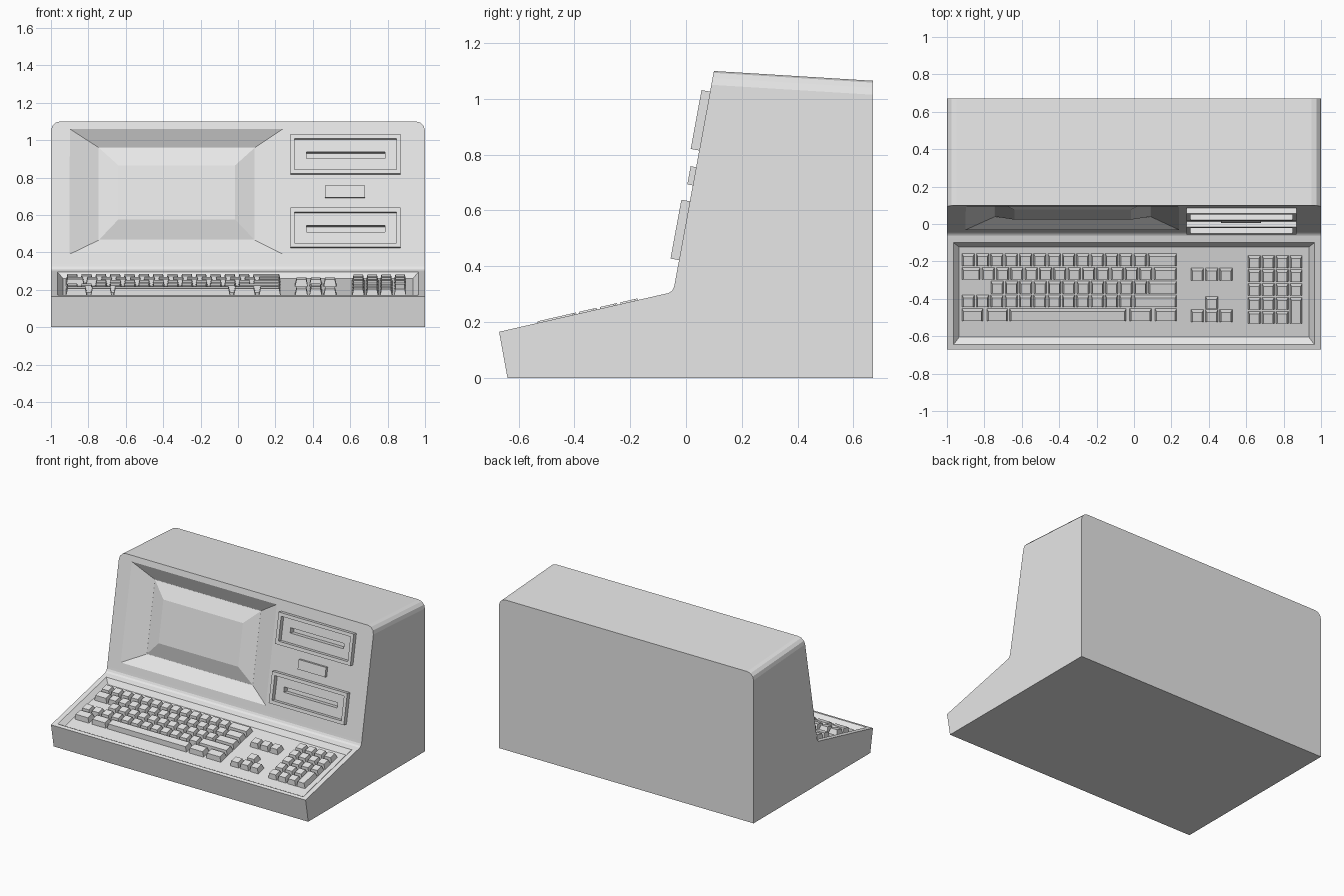
import bpy, bmesh
from mathutils import Matrix

if "Cube" in bpy.data.objects:
    bpy.data.objects.remove(bpy.data.objects["Cube"], do_unlink=True)

grey = bpy.data.materials.new("light_grey_plastic")
grey.use_nodes = True
grey.diffuse_color = (0.8, 0.8, 0.8, 1)
grey.node_tree.nodes["Principled BSDF"].inputs["Base Color"].default_value = (0.8, 0.8, 0.8, 1)

# Working planes: x across, second axis along the panel, third axis out of it
PANEL = Matrix(((1, 0, 0, 0), (0, .184, -.983, -.1026), (0, 1, .181, 0), (0, 0, 0, 1)))
DECK = Matrix(((1, 0, 0, 0), (0, 1, -.223, 0), (0, .229, .975, .3184), (0, 0, 0, 1)))


def finish(name, bm):
    bmesh.ops.recalc_face_normals(bm, faces=bm.faces)
    mesh = bpy.data.meshes.new(name)
    bm.to_mesh(mesh)
    bm.free()
    mesh.materials.append(grey)
    obj = bpy.data.objects.new(name, mesh)
    bpy.context.collection.objects.link(obj)
    return obj


def frustum(bm, plane, low, high, n0, n1):
    """Add a tapered block; low and high are (x0, x1, v0, v1) at heights n0 and n1."""
    rings = []
    for (x0, x1, v0, v1), n in ((low, n0), (high, n1)):
        corners = ((x0, v0), (x1, v0), (x1, v1), (x0, v1))
        rings.append([bm.verts.new(plane @ Matrix.Translation((x, v, n)).translation)
                      for x, v in corners])
    bottom, top = rings
    bm.faces.new(bottom[::-1])
    bm.faces.new(top)
    for i in range(4):
        j = (i + 1) % 4
        bm.faces.new((bottom[i], bottom[j], top[j], top[i]))


def block(name, plane, low, high, n0, n1):
    bm = bmesh.new()
    frustum(bm, plane, low, high, n0, n1)
    return finish(name, bm)


def cut(targets, plane, floor, rim, n0, n1):
    """Cut a tapered pocket, carrying its walls a little past the rim."""
    extra = .01
    over = [r + (r - f) * extra / (n1 - n0) for f, r in zip(floor, rim)]
    cutter = block("cutter", plane, floor, over, n0, n1 + extra)
    cutter.hide_render = True
    for obj in targets:
        mod = obj.modifiers.new("pocket", "BOOLEAN")
        mod.operation, mod.solver, mod.object = "DIFFERENCE", "EXACT", cutter
        bpy.context.view_layer.objects.active = obj
        bpy.ops.object.modifier_apply(modifier=mod.name)
    bpy.data.objects.remove(cutter, do_unlink=True)


def inset(rect, d):
    return (rect[0] + d, rect[1] - d, rect[2] + d, rect[3] - d)


# Case: side profile swept across the width, rounded along the top sides
profile = ((-.67, .165), (-.64, 0), (.67, 0), (.67, 1.065), (.1, 1.1), (-.04, .34),
           (-.043, .325), (-.05, .312), (-.062, .304), (-.08, .3))
bm = bmesh.new()
face = bm.faces.new([bm.verts.new((-1, y, z)) for y, z in profile])
swept = bmesh.ops.extrude_face_region(bm, geom=[face])["geom"]
bmesh.ops.translate(bm, vec=(2, 0, 0), verts=[g for g in swept if isinstance(g, bmesh.types.BMVert)])
top_edges = [e for e in bm.edges if all(v.co.z > 1 for v in e.verts)
             and e.verts[0].co.x == e.verts[1].co.x]
bmesh.ops.bevel(bm, geom=top_edges, offset=.05, segments=3, profile=.5, affect="EDGES")
case = finish("case", bm)

# Keyboard well and screen surround
cut([case], DECK, (-.935, .935, -.612, -.13), (-.965, .965, -.645, -.1), -.03, 0)
glass = (-.745, .09, .475, .97)
cut([case], PANEL, glass, (-.9, .24, .39, 1.06), -.055, 0)
block("screen", PANEL, glass, (-.64, -.015, .579, .869), -.056, -.02)

# Disk drives with a recessed face and a slot
for name, z in (("upper_drive", .815), ("lower_drive", .422)):
    outer = (.28, .87, z, z + .211)
    drive = block(name, PANEL, outer, outer, -.01, .031)
    face_rect = inset(outer, .023)
    cut([drive], PANEL, face_rect, face_rect, 0, .031)
    slot = (.365, .785, z + .087, z + .122)
    cut([drive, case], PANEL, slot, slot, -.04, 0)

# Blank plate between the drives
plate = (.465, .68, .69, .755)
block("panel_plate", PANEL, plate, plate, -.01, .02)


def key(bm, x0, x1, back, depth=.066):
    base = (x0, x1, back - depth, back)
    frustum(bm, DECK, base, inset(base, .008), -.031, .006)


# Main keys: start x, first key width, number of single keys; last key fills the row
PITCH, GAP, END = .0766, .009, .228
bm = bmesh.new()
rows = ((-.92, PITCH, 12), (-.92, .107, 12), (-.765, PITCH, 10), (-.92, PITCH, 11))
for r, (x, first, singles) in enumerate(rows):
    back = -.165 - r * .0735
    key(bm, x, x + first - GAP, back)
    x += first
    for _ in range(singles):
        key(bm, x, x + PITCH - GAP, back)
        x += PITCH
    key(bm, x, END, back)
for x0, x1 in ((-.92, -.808), (-.787, -.675), (-.665, -.042), (-.023, .093), (.112, END)):
    key(bm, x0, x1, -.459)
finish("main_keys", bm)

# Editing and arrow keys
bm = bmesh.new()
for i in range(3):
    x = .305 + i * PITCH
    for back in (-.243, -.464):
        key(bm, x, x + PITCH - GAP, back)
key(bm, .305 + PITCH, .305 + 2 * PITCH - GAP, -.393)
finish("arrow_keys", bm)

# Number pad, with a double-height key at its lower corner
bm = bmesh.new()
for row in range(5):
    for col in range(4):
        x, back = .61 + col * .0745, -.175 - row * .0745
        if col < 3 or row < 3:
            key(bm, x, x + .066, back)
        elif row == 3:
            key(bm, x, x + .066, back, .14)
finish("number_keys", bm)
